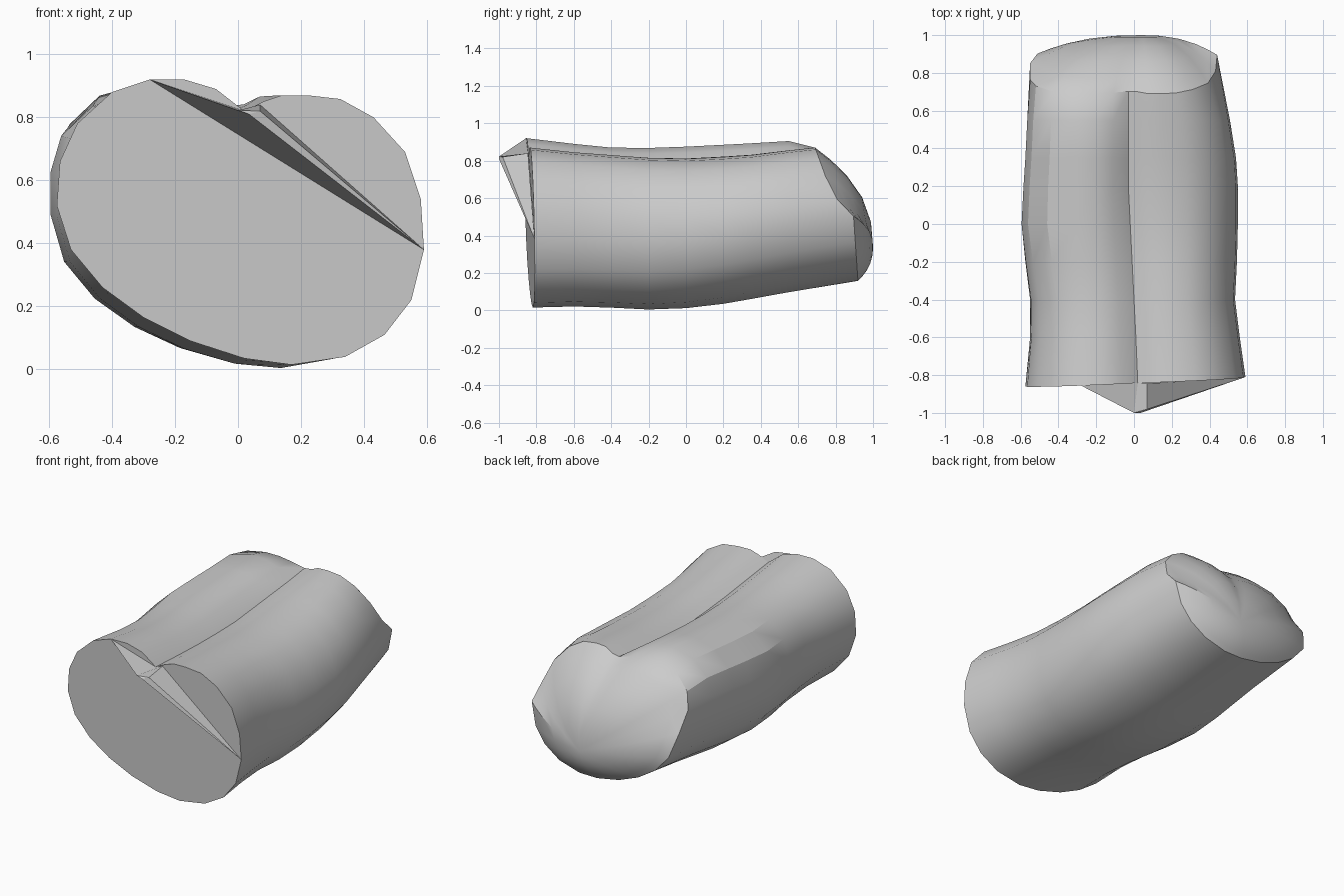
import bpy, bmesh, math

if "Cube" in bpy.data.objects:
    bpy.data.objects.remove(bpy.data.objects["Cube"])

mat = bpy.data.materials.new("light_grey")
mat.diffuse_color = (0.6, 0.6, 0.6, 1)
mat.use_nodes = True
mat.node_tree.nodes["Principled BSDF"].inputs["Base Color"].default_value = mat.diffuse_color

# Cross-section (x, z) of the front end, starting at the crease between the lobes
PROFILE = [(0.02, 0.82), (0.08, 0.85), (0.14, 0.87), (0.22, 0.87), (0.325, 0.858), (0.43, 0.80),
           (0.53, 0.69), (0.58, 0.54), (0.59, 0.38), (0.55, 0.22), (0.465, 0.11),
           (0.34, 0.04), (0.17, 0.015), (0.02, 0.035), (-0.15, 0.09), (-0.30, 0.165),
           (-0.43, 0.26), (-0.53, 0.38), (-0.575, 0.52), (-0.565, 0.66), (-0.51, 0.78),
           (-0.40, 0.88), (-0.28, 0.92), (-0.17, 0.92), (-0.07, 0.89)]
N = len(PROFILE)
CREASE, LOW_RIGHT, TOP_LEFT = 0, 8, 22      # profile corners used by the front flap

# Stations: y, left x, right x, bottom z, left lobe top, right lobe top, crease x, crease z
ROWS = [(-0.83, -0.575, 0.59, 0.015, 0.92, 0.87, 0.02, 0.82),
        (-0.60, -0.55, 0.56, 0.02, 0.89, 0.845, 0.01, 0.80),
        (-0.40, -0.55, 0.535, 0.013, 0.87, 0.83, 0.0, 0.785),
        (-0.20, -0.575, 0.545, 0.002, 0.868, 0.815, -0.01, 0.775),
        (0.00, -0.595, 0.55, 0.008, 0.875, 0.81, -0.02, 0.77),
        (0.20, -0.585, 0.55, 0.03, 0.885, 0.82, -0.03, 0.78),
        (0.35, -0.575, 0.54, 0.055, 0.893, 0.83, -0.03, 0.795),
        (0.55, -0.565, 0.508, 0.09, 0.905, 0.855, -0.03, 0.815),
        (0.80, -0.55, 0.44, 0.15, 0.87, 0.87, -0.03, 0.835)]


def rim_y(z):
    """Slanted edge of the back end."""
    pts = [(0.15, 0.92), (0.51, 0.895), (0.62, 0.78), (0.76, 0.73), (0.87, 0.69)]
    for (z0, y0), (z1, y1) in zip(pts, pts[1:]):
        if z <= z1:
            return y0 + (y1 - y0) * (z - z0) / (z1 - z0)
    return pts[-1][1]


def section(row):
    y, left, right, bottom, ltop, rtop, cx, cz = row
    s = (y + 0.83) / 1.63
    rounding = 0.55 * s ** 1.4              # underside grows rounder to the back
    out = []
    for i, (px, pz) in enumerate(PROFILE):
        if pz < 0.48:
            e = min(1, abs((px - 0.0075) / 0.5825))
            pz += rounding * (0.015 + 0.465 * (1 - math.sqrt(1 - e * e)) - pz)
        if 19 <= i <= 21:                   # fuller left shoulder
            px -= (0.01, 0.03, 0.035)[i - 19] * min(1, 2 * s)
        u = px - 0.02
        x = cx + (u / 0.57 * (right - cx) if u > 0 else u / 0.595 * (cx - left))
        w = min(1, max(0, (u + 0.15) / 0.3))
        top = (ltop - bottom) / 0.905 * (1 - w) + (rtop - bottom) / 0.855 * w
        z = cz if i == CREASE else bottom + (pz - 0.015) * top
        out.append((x, y, z))
    return out


def finish(name, bm, angle):
    me = bpy.data.meshes.new(name)
    bm.to_mesh(me)
    bm.free()
    me.materials.append(mat)
    ob = bpy.data.objects.new(name, me)
    bpy.context.collection.objects.link(ob)
    bpy.ops.object.select_all(action='DESELECT')
    ob.select_set(True)
    bpy.context.view_layer.objects.active = ob
    bpy.ops.object.shade_smooth_by_angle(angle=angle)
    return ob


# Two-lobed body, lofted through the stations
rings = [section(r) for r in ROWS]
rings[0] = [(x, -0.826 + 0.04 * x - 0.02 * z, z) for x, y, z in rings[0]]
rings[-1] = [(x, rim_y(z), z) for x, y, z in rings[-1]]

# Domed back end, rings shrinking to a centre point
CX, CZ, TIP = 0.04, 0.34, 1.0
rim = rings[-1]
for f in (0.88, 0.72, 0.5, 0.25):
    rings.append([(CX + (x - CX) * f, TIP + (y - TIP) * f ** 2.4, CZ + (z - CZ) * f)
                  for x, y, z in rim])

bm = bmesh.new()
loops = [[bm.verts.new(p) for p in ring] for ring in rings]
for a, b in zip(loops, loops[1:]):
    for i in range(N):
        j = (i + 1) % N
        bm.faces.new((a[i], a[j], b[j], b[i]))
tip = bm.verts.new((CX, TIP, CZ))
for i in range(N):
    bm.faces.new((loops[-1][i], loops[-1][(i + 1) % N], tip))

# Flat front end in three pieces, open where the flap stands out
front = loops[0]
bm.faces.new(front[LOW_RIGHT:TOP_LEFT + 1])
bm.faces.new(front[CREASE:LOW_RIGHT + 1])
bm.faces.new(front[TOP_LEFT:] + [front[CREASE]])
bmesh.ops.recalc_face_normals(bm, faces=bm.faces)
finish("body", bm, 0.5)

# Thin pointed flap standing out from the front end
bm = bmesh.new()
top_left, low_right, crease = (bm.verts.new(rings[0][k])
                               for k in (TOP_LEFT, LOW_RIGHT, CREASE))
p0 = bm.verts.new((0.0, -1.0, 0.822))
p1 = bm.verts.new((0.035, -1.0, 0.81))
p2 = bm.verts.new((0.07, -0.98, 0.82))
inner = bm.verts.new((0.07, -0.845, 0.84))
for f in ((top_left, low_right, p1), (top_left, p1, p0), (p1, low_right, p2),
          (p2, low_right, inner), (top_left, p0, crease), (p0, p1, p2),
          (p0, p2, inner, crease)):
    bm.faces.new(f)
bmesh.ops.recalc_face_normals(bm, faces=bm.faces)
finish("front_flap", bm, 0.1)
